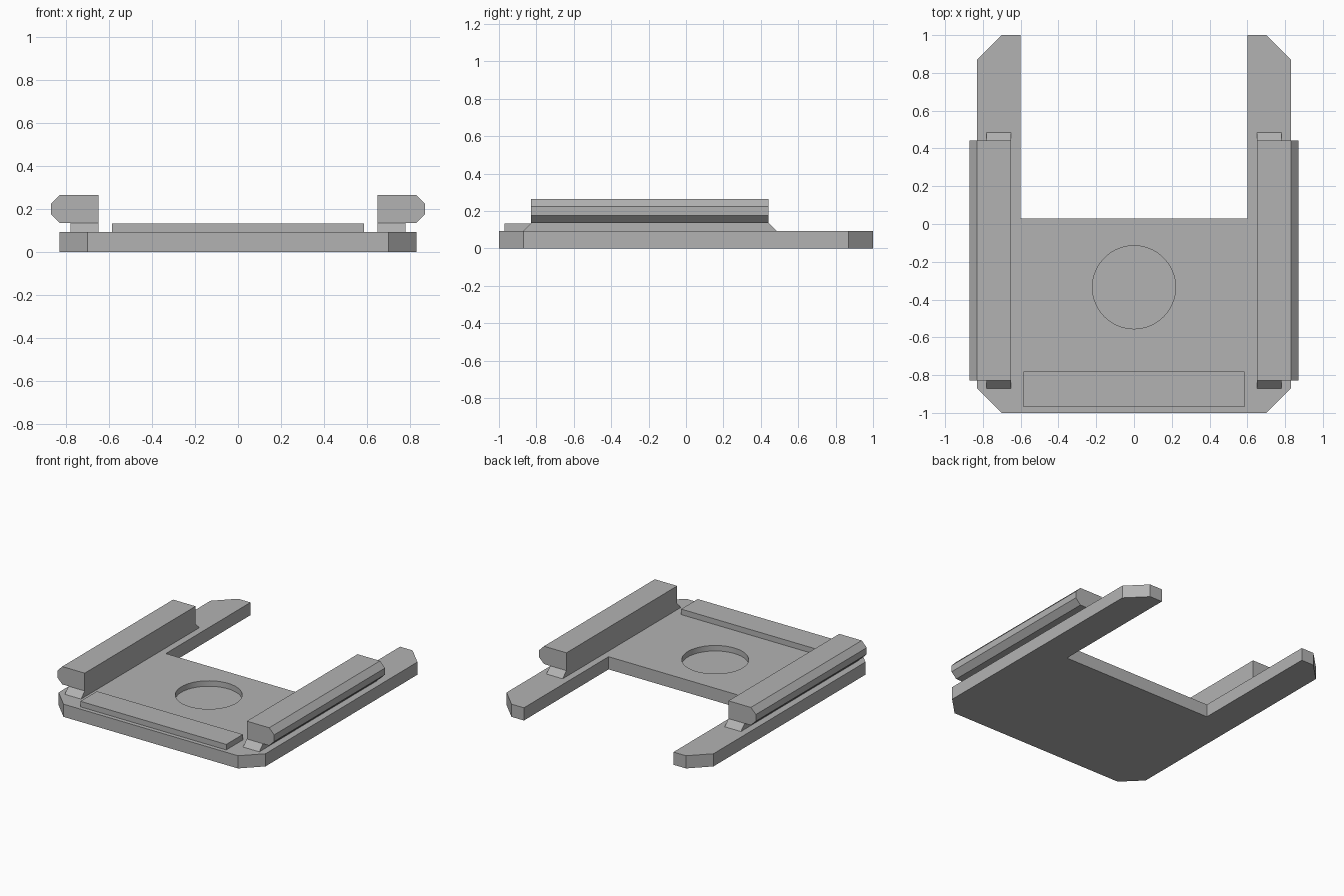
import bpy, bmesh, math

if "Cube" in bpy.data.objects:
    bpy.data.objects.remove(bpy.data.objects["Cube"])

grey = bpy.data.materials.new("plain grey")
grey.diffuse_color = (0.45, 0.45, 0.45, 1)
grey.use_nodes = True
grey.node_tree.nodes["Principled BSDF"].inputs["Base Color"].default_value = grey.diffuse_color


def prism(name, profile, to_3d, start, end):
    """Extrude a 2D profile between two levels; to_3d maps (u, v, level) to a point."""
    bm = bmesh.new()
    a = [bm.verts.new(to_3d(u, v, start)) for u, v in profile]
    b = [bm.verts.new(to_3d(u, v, end)) for u, v in profile]
    bm.faces.new(a)
    bm.faces.new(b)
    n = len(profile)
    for i in range(n):
        j = (i + 1) % n
        bm.faces.new((a[i], a[j], b[j], b[i]))
    bmesh.ops.recalc_face_normals(bm, faces=bm.faces[:])
    mesh = bpy.data.meshes.new(name)
    bm.to_mesh(mesh)
    bm.free()
    mesh.materials.append(grey)
    obj = bpy.data.objects.new(name, mesh)
    bpy.context.collection.objects.link(obj)
    return obj


def flat(u, v, w):       # profile seen from above
    return (u, v, w)


def along_y(u, v, w):    # profile seen from the front
    return (u, w, v)


def along_x(u, v, w):    # profile seen from the side
    return (w, u, v)


TOP = 0.092

# U-shaped base plate with clipped outer corners
half = [(0.70, -1.0), (0.83, -0.87), (0.83, 0.87), (0.70, 1.0), (0.60, 1.0), (0.60, 0.03)]
plate = prism("base_plate", half + [(-x, y) for x, y in reversed(half)], flat, 0, TOP)

# Shallow round pocket in the plate
circle = [(0.22 * math.cos(2 * math.pi * i / 64), -0.335 + 0.22 * math.sin(2 * math.pi * i / 64))
          for i in range(64)]
cutter = prism("pocket_cutter", circle, flat, TOP - 0.04, TOP + 0.1)
cut = plate.modifiers.new("pocket", 'BOOLEAN')
cut.operation = 'DIFFERENCE'
cut.solver = 'EXACT'
cut.object = cutter
bpy.context.view_layer.objects.active = plate
plate.select_set(True)
bpy.ops.object.modifier_apply(modifier=cut.name)
bpy.data.objects.remove(cutter)
bpy.ops.object.shade_smooth_by_angle(angle=math.radians(30))

# Raised strip along the front edge
strip = [(-0.585, -0.97), (0.585, -0.97), (0.585, -0.78), (-0.585, -0.78)]
prism("front_strip", strip, flat, TOP, 0.132)

# Side rails: a foot with sloped ends and a head with chamfered outer edges
foot = [(-0.87, TOP), (0.485, TOP), (0.442, 0.135), (-0.828, 0.135)]
head = [(0.65, 0.135), (0.83, 0.135), (0.87, 0.175), (0.87, 0.223), (0.83, 0.264), (0.65, 0.264)]
for side, s in (("left", -1), ("right", 1)):
    prism(side + "_rail_foot", foot, along_x, s * 0.65, s * 0.78)
    prism(side + "_rail_head", [(s * x, z) for x, z in head], along_y, -0.828, 0.442)
